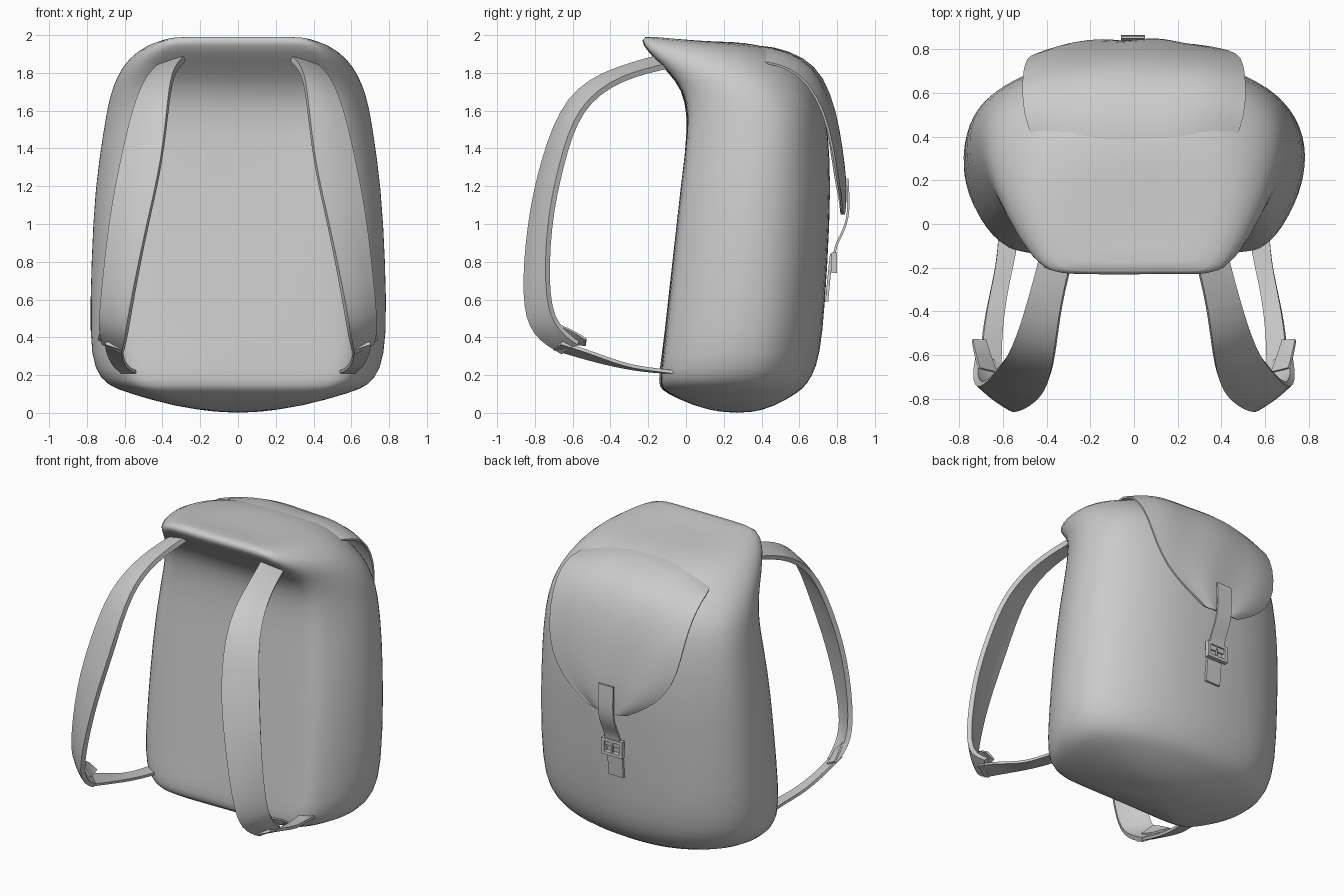
import bpy, bmesh, math
from mathutils import Vector, noise

if "Cube" in bpy.data.objects:
    bpy.data.objects.remove(bpy.data.objects["Cube"])


def finish(name, verts, faces, subdiv=0, thick=0, mirror=False, offset=0, angle=45):
    """Make an object, bake its modifiers and shade it."""
    me = bpy.data.meshes.new(name)
    me.from_pydata(verts, [], faces)
    bm = bmesh.new()
    bm.from_mesh(me)
    bmesh.ops.recalc_face_normals(bm, faces=bm.faces)
    bm.to_mesh(me)
    bm.free()
    ob = bpy.data.objects.new(name, me)
    bpy.context.collection.objects.link(ob)
    if mirror:
        m = ob.modifiers.new("mirror", 'MIRROR')
        m.use_mirror_merge = False
    if subdiv:
        m = ob.modifiers.new("subdiv", 'SUBSURF')
        m.levels = m.render_levels = subdiv
        m.boundary_smooth = 'PRESERVE_CORNERS'
    if thick:
        m = ob.modifiers.new("solid", 'SOLIDIFY')
        m.thickness, m.offset = thick, offset
    bpy.ops.object.select_all(action='DESELECT')
    bpy.context.view_layer.objects.active = ob
    ob.select_set(True)
    bpy.ops.object.convert(target='MESH')
    bpy.ops.object.shade_smooth_by_angle(angle=math.radians(angle))
    return ob


def grid_faces(rows, cols, closed=False):
    n = cols if closed else cols - 1
    return [(r * cols + c, r * cols + (c + 1) % cols,
             (r + 1) * cols + (c + 1) % cols, (r + 1) * cols + c)
            for r in range(rows - 1) for c in range(n)]


def ribbon(name, pairs, thick, subdiv=2, mirror=True, bulge=0.0):
    """Band between paired edge points, with a slightly raised middle."""
    verts = []
    for a, b in pairs:
        a, b = Vector(a), Vector(b)
        mid = (a + b) / 2 + Vector((0, -bulge, 0))
        verts += [a, mid, b]
    return finish(name, verts, grid_faces(len(pairs), 3), subdiv, thick, mirror)


# Bag body: rings of (z front, z back, half width, y front, y back)
rings = [
    (0.00, 0.00, 0.08, 0.20, 0.34), (0.035, 0.03, 0.34, 0.04, 0.46),
    (0.11, 0.11, 0.60, -0.115, 0.60), (0.14, 0.15, 0.69, -0.14, 0.64),
    (0.21, 0.24, 0.76, -0.14, 0.69), (0.40, 0.40, 0.79, -0.115, 0.725),
    (0.80, 0.80, 0.78, -0.07, 0.75), (1.20, 1.20, 0.76, -0.025, 0.77),
    (1.50, 1.48, 0.715, 0.01, 0.755), (1.65, 1.60, 0.69, 0.00, 0.73),
    (1.76, 1.70, 0.66, -0.05, 0.70), (1.87, 1.79, 0.61, -0.16, 0.64),
    (1.95, 1.86, 0.54, -0.235, 0.58), (2.00, 1.915, 0.44, -0.235, 0.50),
    (1.985, 1.95, 0.30, -0.12, 0.38), (1.97, 1.965, 0.12, 0.02, 0.25)]
# half outline, from middle of the flat front round to the right side
front = [(0, -1), (0.25, -1), (0.5, -1), (0.68, -0.99), (0.77, -0.95),
         (0.84, -0.83), (0.91, -0.63), (0.965, -0.38), (0.99, -0.18)]
back = [(math.cos(t) ** (2 / 2.3), math.sin(t) ** (2 / 2.3))
        for t in [math.pi / 2 * i / 9 for i in range(9)]] + [(0, 1)]
half = front + back
outline = half + [(-x, y) for x, y in half[-2:0:-1]]
N = len(outline)
verts = []
for zf, zb, hw, yf, yb in rings:
    ym = yf + 0.48 * (yb - yf)
    for u, v in outline:
        y = ym + v * (ym - yf if v < 0 else yb - ym)
        k = (y - yf) / (yb - yf)
        p = Vector((u * hw, y, zf + (zb - zf) * k))
        # light fabric wrinkles
        p += Vector((u, v, 0)) * 0.014 * noise.noise(p * 3.5) * hw
        verts.append(p)
faces = grid_faces(len(rings), N, True)
faces += [tuple(range(N)), tuple(range((len(rings) - 1) * N, len(rings) * N))]
finish("bag_body", verts, faces, subdiv=1, angle=85)

# Closing flap: rows of (y, z, half width, edge dy, edge dz)
flap = [
    (0.32, 1.940, 0.42, 0.00, -0.08), (0.46, 1.938, 0.49, -0.02, -0.08),
    (0.62, 1.880, 0.51, -0.06, -0.06), (0.72, 1.780, 0.51, -0.075, -0.03),
    (0.785, 1.60, 0.50, -0.06, 0.0), (0.82, 1.40, 0.475, -0.05, 0.0),
    (0.84, 1.23, 0.40, -0.045, 0.02), (0.84, 1.11, 0.28, -0.02, 0.03),
    (0.83, 1.05, 0.14, 0.0, 0.01)]
C = 11
verts = []
for y, z, hw, dy, dz in flap:
    for i in range(C):
        u = 2 * i / (C - 1) - 1
        wave = 0.008 * math.sin(u * 7 + z * 5)
        verts.append((u * hw, y + dy * abs(u) ** 3 + wave, z + dz * abs(u) ** 3))
finish("closing_flap", verts, grid_faces(len(flap), C), subdiv=1, thick=0.012)

# Padded shoulder straps: (inner edge, outer edge)
ribbon("shoulder_straps", [
    ((0.27, -0.11, 1.89), (0.41, -0.08, 1.84)),
    ((0.34, -0.38, 1.82), (0.48, -0.35, 1.78)),
    ((0.365, -0.63, 1.69), (0.55, -0.57, 1.62)),
    ((0.40, -0.76, 1.33), (0.62, -0.66, 1.32)),
    ((0.48, -0.83, 1.00), (0.68, -0.73, 1.00)),
    ((0.56, -0.86, 0.60), (0.72, -0.74, 0.58)),
    ((0.59, -0.81, 0.41), (0.73, -0.67, 0.44)),
    ((0.61, -0.65, 0.32), (0.71, -0.57, 0.37))], 0.03, bulge=0.015)

# Lower webbing back to the bag
ribbon("lower_webbing", [
    ((0.61, -0.70, 0.34), (0.70, -0.66, 0.37)),
    ((0.61, -0.52, 0.285), (0.695, -0.50, 0.32)),
    ((0.585, -0.33, 0.24), (0.66, -0.32, 0.25)),
    ((0.55, -0.18, 0.22), (0.63, -0.18, 0.23)),
    ((0.53, -0.07, 0.215), (0.62, -0.05, 0.215))], 0.018)

# Loose webbing tails
ribbon("webbing_tails", [
    ((0.63, -0.68, 0.38), (0.71, -0.66, 0.46)),
    ((0.66, -0.60, 0.36), (0.73, -0.59, 0.43)),
    ((0.68, -0.53, 0.36), (0.74, -0.53, 0.39))], 0.012, subdiv=1)

# Flap fastening strap and its tail on the bag
path = [(0.855, 1.24), (0.86, 1.14), (0.86, 1.05), (0.835, 0.96),
        (0.79, 0.89), (0.782, 0.80)]
ribbon("fastening_strap", [((-0.06, y, z), (0.05, y, z)) for y, z in path],
       0.012, mirror=False)
ribbon("strap_tail", [((-0.06, y, z), (0.05, y, z))
                      for y, z in [(0.77, 0.84), (0.757, 0.72), (0.745, 0.59)]],
       0.016, subdiv=1, mirror=False)


# Buckle: four bars and a prong
def bar(name, loc, size):
    bpy.ops.mesh.primitive_cube_add(size=1, location=loc)
    ob = bpy.context.object
    ob.name, ob.scale = name, size


for z in (0.84, 0.75):
    bar("buckle_crossbar", (-0.005, 0.785, z), (0.155, 0.03, 0.02))
for x in (-0.072, 0.062):
    bar("buckle_sidebar", (x, 0.785, 0.795), (0.021, 0.03, 0.09))
bar("buckle_prong", (-0.005, 0.79, 0.79), (0.01, 0.012, 0.08))
